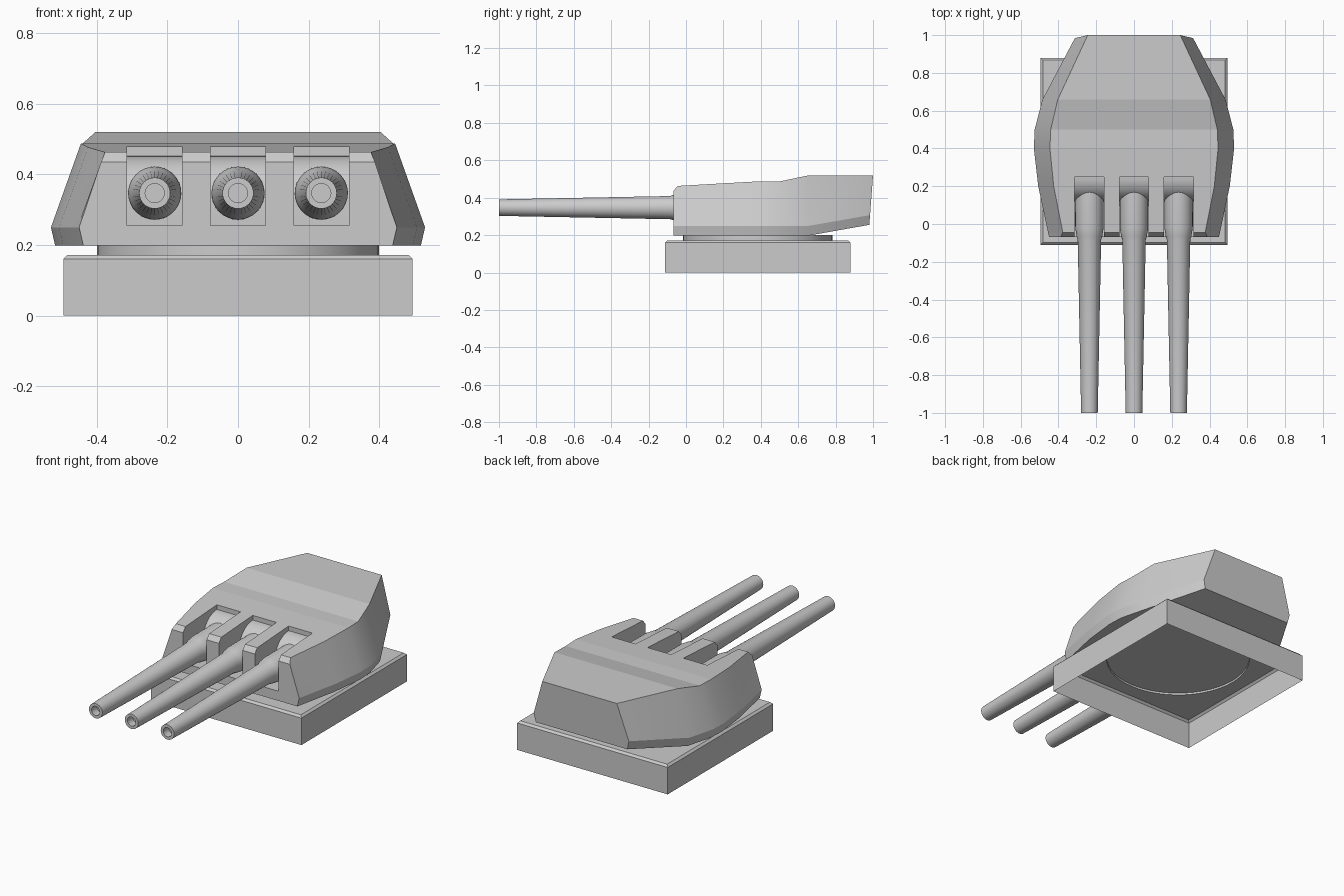
import bpy, bmesh
from math import cos, sin, pi

default_cube = bpy.data.objects.get("Cube")
if default_cube:
    bpy.data.objects.remove(default_cube, do_unlink=True)

GUN_X = (-0.236, 0, 0.236)
GUN_Z = 0.347

grey = bpy.data.materials.new("naval grey")
grey.use_nodes = True
grey.diffuse_color = (0.6, 0.6, 0.6, 1)
grey.node_tree.nodes["Principled BSDF"].inputs["Base Color"].default_value = grey.diffuse_color


def add_object(name, bm):
    bmesh.ops.recalc_face_normals(bm, faces=bm.faces)
    mesh = bpy.data.meshes.new(name)
    bm.to_mesh(mesh)
    bm.free()
    mesh.materials.append(grey)
    obj = bpy.data.objects.new(name, mesh)
    bpy.context.collection.objects.link(obj)
    return obj


def make_active(obj):
    bpy.ops.object.select_all(action='DESELECT')
    obj.select_set(True)
    bpy.context.view_layer.objects.active = obj


def smooth(obj, degrees=25):
    make_active(obj)
    bpy.ops.object.shade_smooth_by_angle(angle=degrees * pi / 180)


def add_ring(bm, points):
    return [bm.verts.new(p) for p in points]


def bridge(bm, a, b):
    n = len(a)
    for i in range(n):
        j = (i + 1) % n
        bm.faces.new((a[i], a[j], b[j], b[i]))


def box(name, low, high):
    bm = bmesh.new()
    rings = [add_ring(bm, [(low[0], low[1], z), (high[0], low[1], z),
                           (high[0], high[1], z), (low[0], high[1], z)])
             for z in (low[2], high[2])]
    bridge(bm, *rings)
    for ring in rings:
        bm.faces.new(ring)
    return add_object(name, bm)


# Base: open-bottomed square shell with a bevelled top and a round collar
def square(half, z, cy=0.384):
    return [(sx * half, cy + sy * half, z)
            for sx, sy in ((-1, -1), (1, -1), (1, 1), (-1, 1))]


def circle(radius, z, cy=0.384, n=48):
    return [(radius * cos(2 * pi * i / n), cy + radius * sin(2 * pi * i / n), z)
            for i in range(n)]


bm = bmesh.new()
shell = [add_ring(bm, square(h, z)) for h, z in ((0.495, 0), (0.495, 0.16), (0.483, 0.172))]
collar = [add_ring(bm, circle(0.4, z)) for z in (0.172, 0.202)]
for a, b in (shell[:2], shell[1:], collar):
    bridge(bm, a, b)
rim = [e for e in bm.edges if len(e.link_faces) == 1
       and all(abs(v.co.z - 0.172) < 0.001 for v in e.verts)]
bmesh.ops.triangle_fill(bm, edges=rim, use_beauty=True)
smooth(add_object("base_and_collar", bm))

# Plate closing the collar from below
bm = bmesh.new()
bm.faces.new(add_ring(bm, circle(0.399, 0.183)))
add_object("collar_plate", bm)

# Gunhouse: lofted sections
# y, roof half width, roof z, side half width, side z, floor z, lean of the end
SECTIONS = (
    (-0.068, 0.388, 0.435, 0.45, 0.25, 0.198, 0),
    (-0.045, 0.377, 0.463, 0.455, 0.25, 0.198, 0),
    (0.2, 0.425, 0.477, 0.507, 0.25, 0.198, 0),
    (0.4, 0.445, 0.488, 0.53, 0.25, 0.198, 0),
    (0.5, 0.441, 0.487, 0.526, 0.25, 0.198, 0),
    (0.658, 0.404, 0.52, 0.485, 0.25, 0.198, 0),
    (1.0, 0.245, 0.52, 0.313, 0.307, 0.255, 0.016),
)
bm = bmesh.new()
rings = []
for y, roof, roof_z, side, side_z, floor_z, lean in SECTIONS:
    half = [(side - 0.012, y - lean * 1.25, floor_z), (side, y - lean, side_z), (roof, y, roof_z)]
    rings.append(add_ring(bm, half + [(-x, v, z) for x, v, z in reversed(half)]))
for a, b in zip(rings, rings[1:]):
    bridge(bm, a, b)
bm.faces.new(rings[0])
bm.faces.new(rings[-1])
gunhouse = add_object("gunhouse", bm)

# Gun ports cut through the face and roof
for x in GUN_X:
    cutter = box("port_cutter", (x - 0.078, -0.3, 0.255), (x + 0.078, 0.25, 0.7))
    cutter.hide_render = True
    cut = gunhouse.modifiers.new("port", 'BOOLEAN')
    cut.operation = 'DIFFERENCE'
    cut.solver = 'EXACT'
    cut.object = cutter
    make_active(gunhouse)
    bpy.ops.object.modifier_apply(modifier=cut.name)
    bpy.data.objects.remove(cutter, do_unlink=True)
smooth(gunhouse)
for face in gunhouse.data.polygons:
    if abs(face.normal.z) > 0.9:
        face.use_smooth = False


# Guns: turned profile from breech to muzzle and into the bore
BARREL = ((0.24, 0.076), (-0.02, 0.075), (-0.065, 0.068), (-0.085, 0.062),
          (-1, 0.044), (-1, 0.027), (-0.95, 0.027))


def lathe(name, x, profile, n=32):
    bm = bmesh.new()
    rings = [add_ring(bm, [(x + r * cos(2 * pi * i / n), y, GUN_Z + r * sin(2 * pi * i / n))
                           for i in range(n)]) for y, r in profile]
    for a, b in zip(rings, rings[1:]):
        bridge(bm, a, b)
    bm.faces.new(rings[0])
    bm.faces.new(rings[-1])
    smooth(add_object(name, bm))


# Mantlet: upright shield with a rounded top at the back of each port
def mantlet(name, x, radius=0.13, n=10):
    bm = bmesh.new()
    arc = [(0.25 - radius * sin(pi / 2 * i / n), 0.322 + radius * cos(pi / 2 * i / n))
           for i in range(n + 1)]
    arc += [(0.25 - radius, 0.255), (0.25, 0.255)]
    ends = [add_ring(bm, [(x + s * 0.078, y, z) for y, z in arc]) for s in (-1, 1)]
    bridge(bm, *ends)
    for ring in ends:
        bm.faces.new(ring)
    smooth(add_object(name, bm))


for side, x in zip(("right", "middle", "left"), GUN_X):
    lathe(side + "_gun_barrel", x, BARREL)
    mantlet(side + "_mantlet", x)
